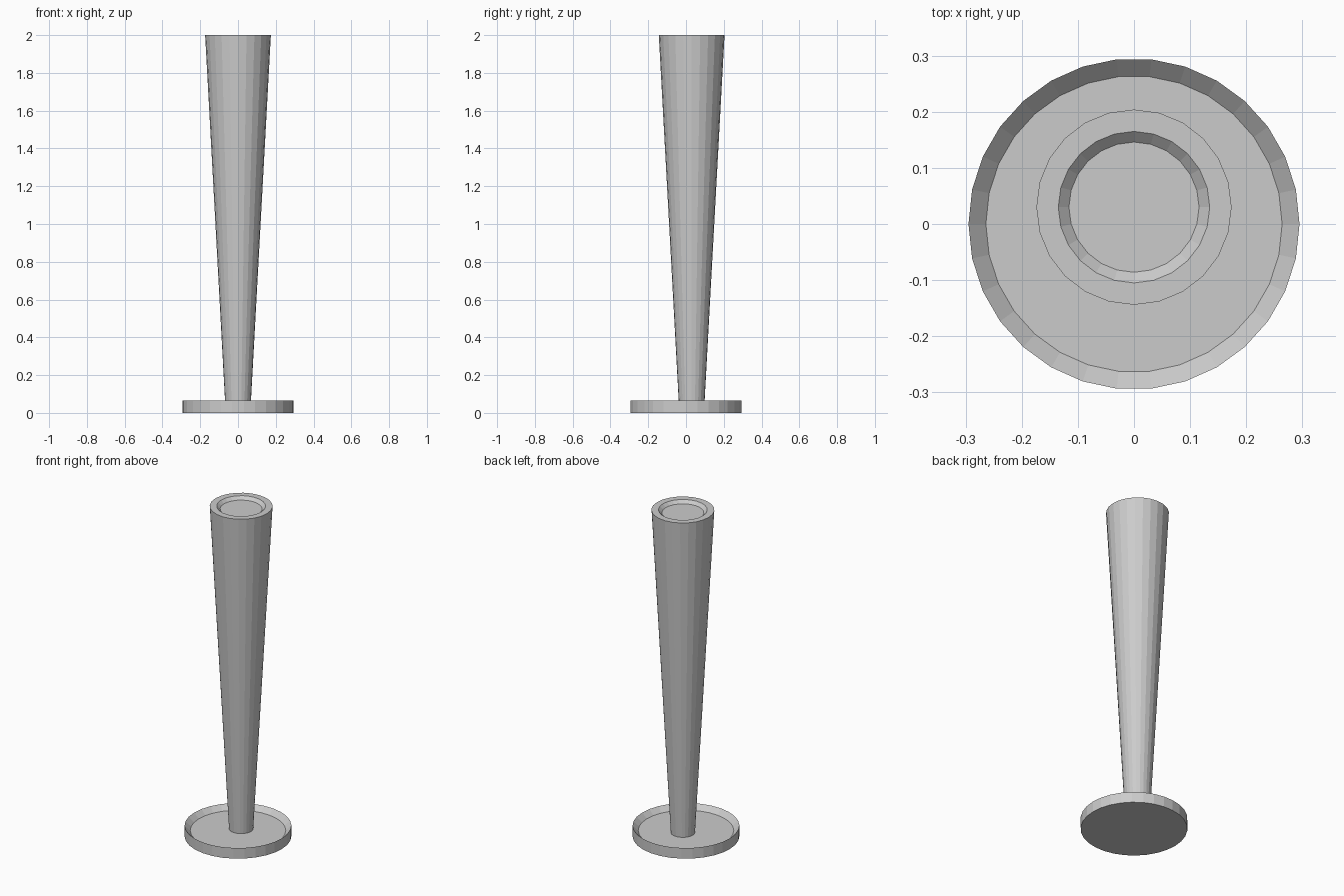
import bpy, bmesh
from math import cos, sin, tau

if "Cube" in bpy.data.objects:
    bpy.data.objects.remove(bpy.data.objects["Cube"])


def lathe(name, profile, sides, centre_y=0.0):
    """Closed flat-shaded solid from (radius, z) rings, listed bottom to top."""
    bm = bmesh.new()
    rings = [[bm.verts.new((r * cos(tau * i / sides),
                            centre_y + r * sin(tau * i / sides), z))
              for i in range(sides)] for r, z in profile]
    for low, high in zip(rings, rings[1:]):
        for i in range(sides):
            j = (i + 1) % sides
            bm.faces.new((low[i], low[j], high[j], high[i]))
    bm.faces.new(rings[0][::-1])
    bm.faces.new(rings[-1])
    mesh = bpy.data.meshes.new(name)
    bm.to_mesh(mesh)
    bm.free()
    obj = bpy.data.objects.new(name, mesh)
    bpy.context.collection.objects.link(obj)
    return obj


# Shallow dish foot: outer wall, sloped inner lip, sunken floor
lathe("base_dish", [(0.295, 0), (0.295, 0.065), (0.264, 0.035)], 30)

# Flaring column, set slightly back, with a recessed top
lathe("tapered_column",
      [(0.067, 0.035), (0.174, 2.0), (0.135, 2.0), (0.116, 1.982)], 24, 0.03)
